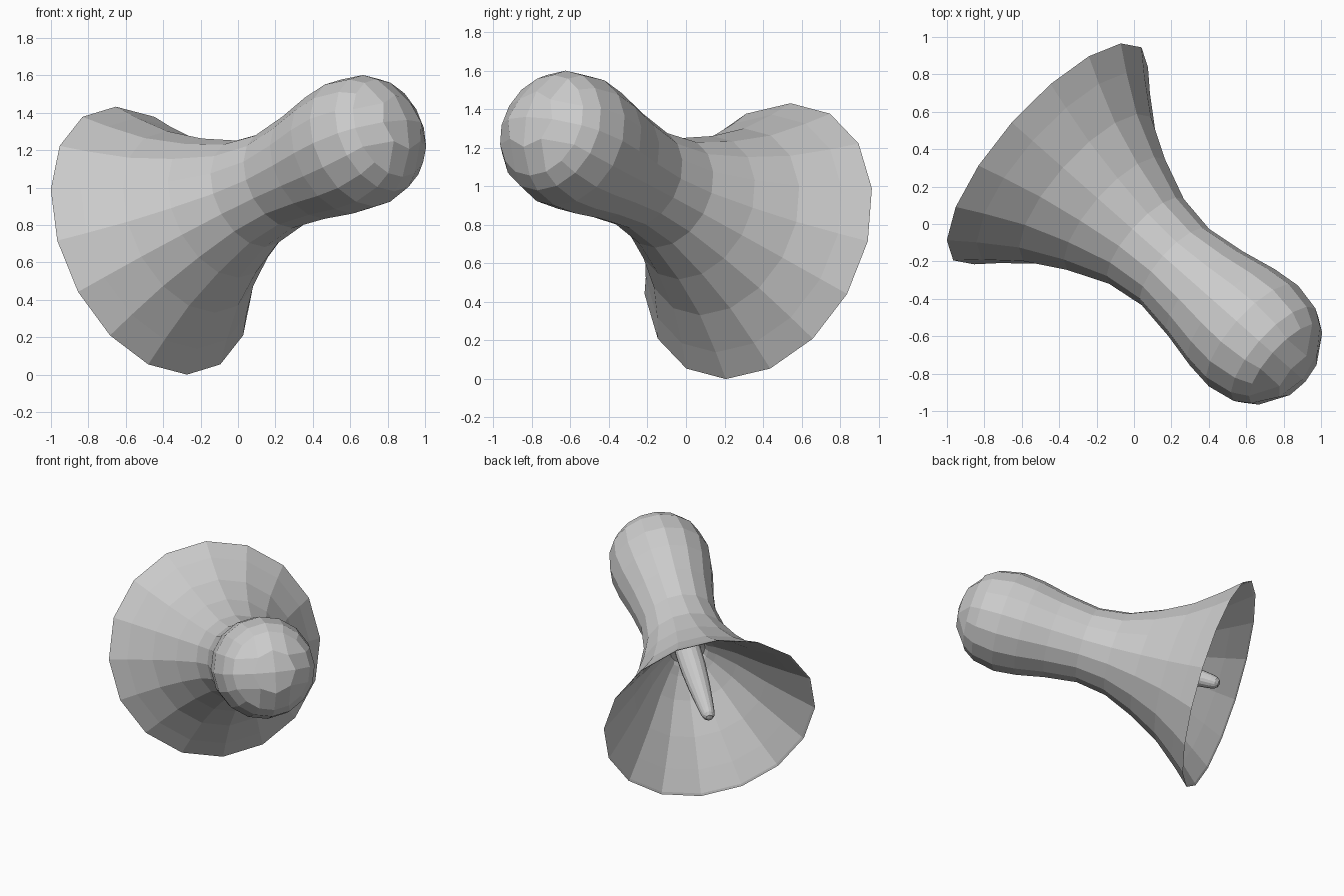
import bpy, bmesh, math
from mathutils import Vector, Matrix

if "Cube" in bpy.data.objects:
    bpy.data.objects.remove(bpy.data.objects["Cube"])

# Tilted axis: local z runs from the bell mouth to the round end
AXIS = Vector((0.706, -0.624, 0.334)).normalized()
UP = (Vector((0, 0, 1)) - AXIS * AXIS.z).normalized()
SIDE = AXIS.cross(UP)
FRAME = Matrix((UP, SIDE, AXIS)).transposed().to_4x4()
FRAME.translation = (-0.463, 0.375, 0.716)
SIDES = 16


def capped_turning(name, centre, radius, stretch, cap_angle, profile, sign, smooth=False):
    """Quad-grid dome followed by 16-sided rings given as (distance, radius)."""
    bm = bmesh.new()
    bmesh.ops.create_grid(bm, x_segments=4, y_segments=4, size=1)
    rim = []
    for v in bm.verts:
        x, y = v.co.x, v.co.y
        m = max(abs(x), abs(y))
        if m < 1e-4:
            a = 0
        elif abs(x) >= abs(y) - 1e-5:
            a = math.pi / 4 * y / x + (math.pi if x < 0 else 0)
        else:
            a = math.pi / 2 - math.pi / 4 * x / y + (math.pi if y < 0 else 0)
        th = cap_angle * m
        r = radius * math.sin(th)
        v.co = (r * math.cos(a), r * math.sin(a),
                centre + sign * stretch * radius * math.cos(th))
        if m > 0.99:
            rim.append((round(a % (2 * math.pi), 4), v))
    ring = [v for a, v in sorted(rim, key=lambda p: p[0])]
    for t, r in profile:
        new = [bm.verts.new((r * math.cos(2 * math.pi * i / SIDES),
                             r * math.sin(2 * math.pi * i / SIDES), t))
               for i in range(SIDES)]
        for i in range(SIDES):
            j = (i + 1) % SIDES
            bm.faces.new((ring[i], ring[j], new[j], new[i]))
        ring = new
    bmesh.ops.transform(bm, matrix=FRAME, verts=bm.verts)
    bmesh.ops.recalc_face_normals(bm, faces=bm.faces)
    for f in bm.faces:
        f.smooth = smooth
    mesh = bpy.data.meshes.new(name)
    bm.to_mesh(mesh)
    bm.free()
    ob = bpy.data.objects.new(name, mesh)
    bpy.context.collection.objects.link(ob)
    return ob


# Body: round end, neck, flared bell, then the inner funnel down to its collar
outer = [(1.72, 0.33), (1.56, 0.36), (1.40, 0.343), (1.20, 0.302), (0.97, 0.272),
         (0.75, 0.302), (0.52, 0.395), (0.30, 0.515), (0.12, 0.655), (0, 0.76)]
inner = [(0.01, 0.745), (0.13, 0.63), (0.30, 0.475), (0.50, 0.31), (0.62, 0.19),
         (0.66, 0.14), (0.69, 0.125), (0.70, 0.05)]
capped_turning("flared_body", 1.57, 0.362, 1, math.radians(50), outer + inner, 1)

# Tapered pin in the middle of the bell
pin = [(0.06, 0.05), (0.16, 0.062), (0.32, 0.078), (0.50, 0.09), (0.64, 0.092), (0.72, 0.09)]
capped_turning("centre_pin", 0.04, 0.045, 1, math.radians(70), pin, -1)
